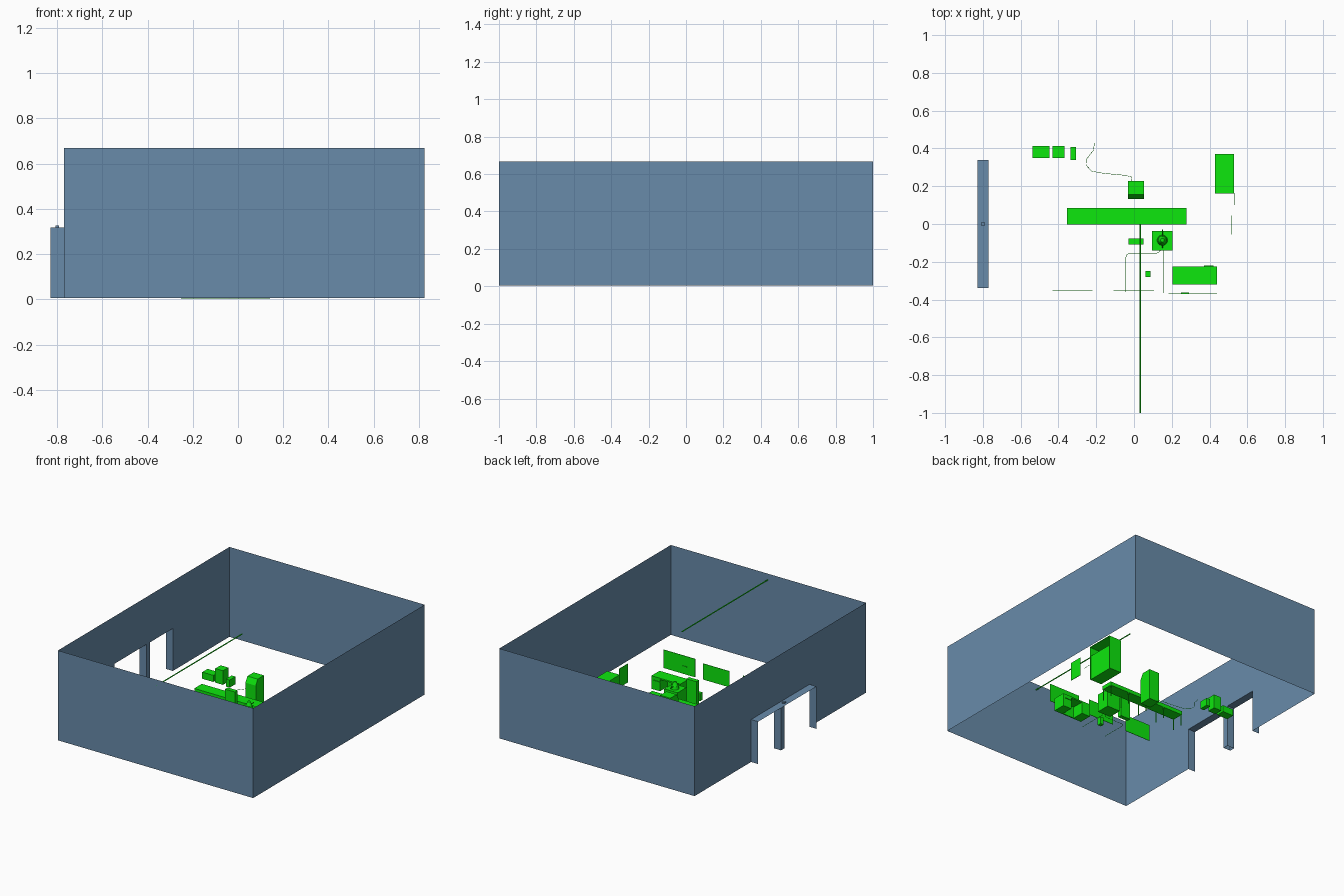
import bpy

if "Cube" in bpy.data.objects:
    bpy.data.objects.remove(bpy.data.objects["Cube"])


def material(name, col):
    m = bpy.data.materials.new(name)
    m.diffuse_color = (*col, 1)
    m.use_nodes = True
    m.node_tree.nodes["Principled BSDF"].inputs["Base Color"].default_value = m.diffuse_color
    return m


BLUE = material("wall_blue", (0.138, 0.258, 0.40))
GREEN = material("equipment_green", (0.004, 0.80, 0.004))
G = 0.006  # base level of equipment


def mesh_object(name, verts, faces, mat):
    me = bpy.data.meshes.new(name)
    me.from_pydata(verts, [], faces)
    me.materials.append(mat)
    ob = bpy.data.objects.new(name, me)
    bpy.context.collection.objects.link(ob)
    return ob


def box(name, x, y, z, mat=GREEN):
    v = [(a, b, c) for a in x for b in y for c in z]
    f = [(0, 1, 3, 2), (4, 6, 7, 5), (0, 4, 5, 1), (2, 3, 7, 6), (0, 2, 6, 4), (1, 5, 7, 3)]
    return mesh_object(name, v, f, mat)


def prism(name, profile, x):
    """Extrude a (y, z) profile along x."""
    n = len(profile)
    v = [(a, p, q) for a in x for p, q in profile]
    f = [tuple(reversed(range(n))), tuple(range(n, 2 * n))]
    f += [(i, (i + 1) % n, n + (i + 1) % n, n + i) for i in range(n)]
    return mesh_object(name, v, f, GREEN)


def cone(name, r1, r2, loc, depth, sides=16):
    bpy.ops.mesh.primitive_cone_add(vertices=sides, radius1=r1, radius2=r2, depth=depth, location=loc)
    ob = bpy.context.object
    ob.name = name
    ob.data.materials.append(GREEN)
    bpy.ops.object.shade_smooth_by_angle()
    return ob


def tube(name, pts, r):
    cu = bpy.data.curves.new(name, 'CURVE')
    cu.dimensions = '3D'
    cu.bevel_depth = r
    cu.bevel_resolution = 1
    cu.use_fill_caps = True
    sp = cu.splines.new('POLY')
    sp.points.add(len(pts) - 1)
    for p, co in zip(sp.points, pts):
        p.co = (*co, 1)
    cu.materials.append(GREEN)
    ob = bpy.data.objects.new(name, cu)
    bpy.context.collection.objects.link(ob)


# Room walls: open sheets without floor or ceiling
L, R, F, B, Z0, H = -0.77, 0.824, -1.0, 1.0, 0.005, 0.668
DW, DH, DX = 0.34, 0.318, -0.828


def sheet(name, a, b, z0, z1):
    return mesh_object(name, [(*a, z0), (*b, z0), (*b, z1), (*a, z1)], [(0, 1, 2, 3)], BLUE)


sheet("front_wall", (L, F), (R, F), Z0, H)
sheet("right_wall", (R, F), (R, B), Z0, H)
sheet("back_wall", (R, B), (L, B), Z0, H)
sheet("left_wall_back", (L, B), (L, DW), Z0, H)
sheet("left_wall_above_door", (L, DW), (L, -DW), DH, H)
sheet("left_wall_front", (L, -DW), (L, F), Z0, H)

# Doorway lining with centre post and small sensor on top
sheet("door_jamb_back", (L, DW), (DX, DW), Z0, DH)
sheet("door_jamb_front", (DX, -DW), (L, -DW), Z0, DH)
mesh_object("door_lintel", [(L, -DW, DH), (L, DW, DH), (DX, DW, DH), (DX, -DW, DH)],
            [(0, 1, 2, 3)], BLUE)
corners = [(DX, 0.035), (L, 0.035), (L, 0.075), (DX, 0.075)]
for i, side in enumerate(("front", "inner", "back", "outer")):
    sheet(f"door_post_{side}", corners[i], corners[(i + 1) % 4], Z0, DH)
box("door_top_sensor", (-0.808, -0.792), (-0.01, 0.01), (DH - 0.01, 0.327), BLUE)

# Overhead pipe
tube("overhead_pipe", [(0.033, -1, 0.622), (0.033, 0, 0.622)], 0.004)

# Conveyor bench with five leg pairs
box("conveyor_bed", (-0.355, 0.278), (-0.003, 0.085), (0.09, 0.118))
for i in range(5):
    x = -0.35 + i * 0.156
    for side, y in (("front", 0.002), ("back", 0.083)):
        box(f"conveyor_leg_{side}_{i}", (x - 0.003, x + 0.003), (y - 0.003, y + 0.003), (G, 0.09))

# Control cabinet with slanted front
prism("control_cabinet", [(0.133, G), (0.228, G), (0.228, 0.235), (0.155, 0.235), (0.133, 0.195)],
      (-0.032, 0.052))

# Boxes by the back left
box("low_crate", (-0.537, -0.447), (0.35, 0.412), (G, 0.055))
box("tall_crate", (-0.431, -0.368), (0.35, 0.412), (G, 0.11))
box("small_crate", (-0.337, -0.306), (0.34, 0.407), (G, 0.062))

# Storage cabinet, open underneath
CX, CY, T, CH = (0.428, 0.53), (0.162, 0.37), 0.004, 0.26
box("cabinet_left", (CX[0], CX[0] + T), CY, (G, CH))
box("cabinet_side_front", CX, (CY[0], CY[0] + T), (G, CH))
box("cabinet_side_back", CX, (CY[1] - T, CY[1]), (G, CH))
box("cabinet_top", CX, CY, (CH - T, CH))
box("cabinet_drawers", (CX[0] + T, CX[1] - 0.006), (CY[0] + T, CY[1] - T), (G, 0.19))

# Processing machine with round hopper
box("machine_body", (0.095, 0.204), (-0.14, -0.037), (G, 0.14))
cone("machine_collar", 0.028, 0.024, (0.15, -0.086, 0.15), 0.02)
cone("machine_hopper", 0.022, 0.01, (0.15, -0.086, 0.175), 0.03)
tube("machine_handle", [(0.15, -0.125, 0.14), (0.15, -0.125, 0.16), (0.15, -0.03, 0.16)], 0.003)

# Free-standing panel and small bin
box("standing_panel", (-0.03, 0.05), (-0.108, -0.077), (G, 0.24))
box("small_bin", (0.06, 0.088), (-0.28, -0.25), (G, 0.06))

# Desk with two side pedestals and a rear panel
box("desk_top", (0.205, 0.44), (-0.32, -0.225), (0.092, 0.102))
box("desk_pedestal_left", (0.205, 0.275), (-0.32, -0.225), (G, 0.092))
box("desk_pedestal_right", (0.37, 0.44), (-0.32, -0.225), (G, 0.092))
box("desk_back_panel", (0.275, 0.37), (-0.32, -0.312), (G, 0.092))
box("desk_handle_bar", (0.37, 0.42), (-0.225, -0.22), (0.07, 0.076))

# Hanging boards
box("board_left", (-0.432, -0.22), (-0.354, -0.351), (0.107, 0.23))
box("board_middle", (-0.108, 0.105), (-0.354, -0.351), (0.115, 0.233))
box("board_right", (0.183, 0.44), (-0.37, -0.367), (0.105, 0.24))
box("board_right_clip", (0.25, 0.29), (-0.367, -0.363), (0.16, 0.165))
box("board_side", (0.513, 0.516), (-0.055, 0.045), (0.098, 0.236))

# Cables on the floor
Z = 0.0015
tube("cable_back", [(-0.209, 0.43, Z), (-0.215, 0.39, Z), (-0.25, 0.345, Z), (-0.252, 0.31, Z),
                    (-0.225, 0.28, Z), (-0.16, 0.268, Z), (-0.05, 0.258, Z), (-0.015, 0.25, Z),
                    (-0.01, 0.225, Z)], 0.0012)
tube("cable_front", [(0.14, -0.138, Z), (0.132, -0.15, Z), (0.115, -0.156, Z), (-0.025, -0.156, Z),
                     (-0.038, -0.162, Z), (-0.043, -0.176, Z), (-0.043, -0.36, Z)], 0.0012)
tube("cable_machine", [(0.157, -0.138, Z), (0.157, -0.365, Z)], 0.0012)
tube("cable_side", [(0.53, 0.165, 0.12), (0.53, 0.1, 0.12)], 0.0012)
